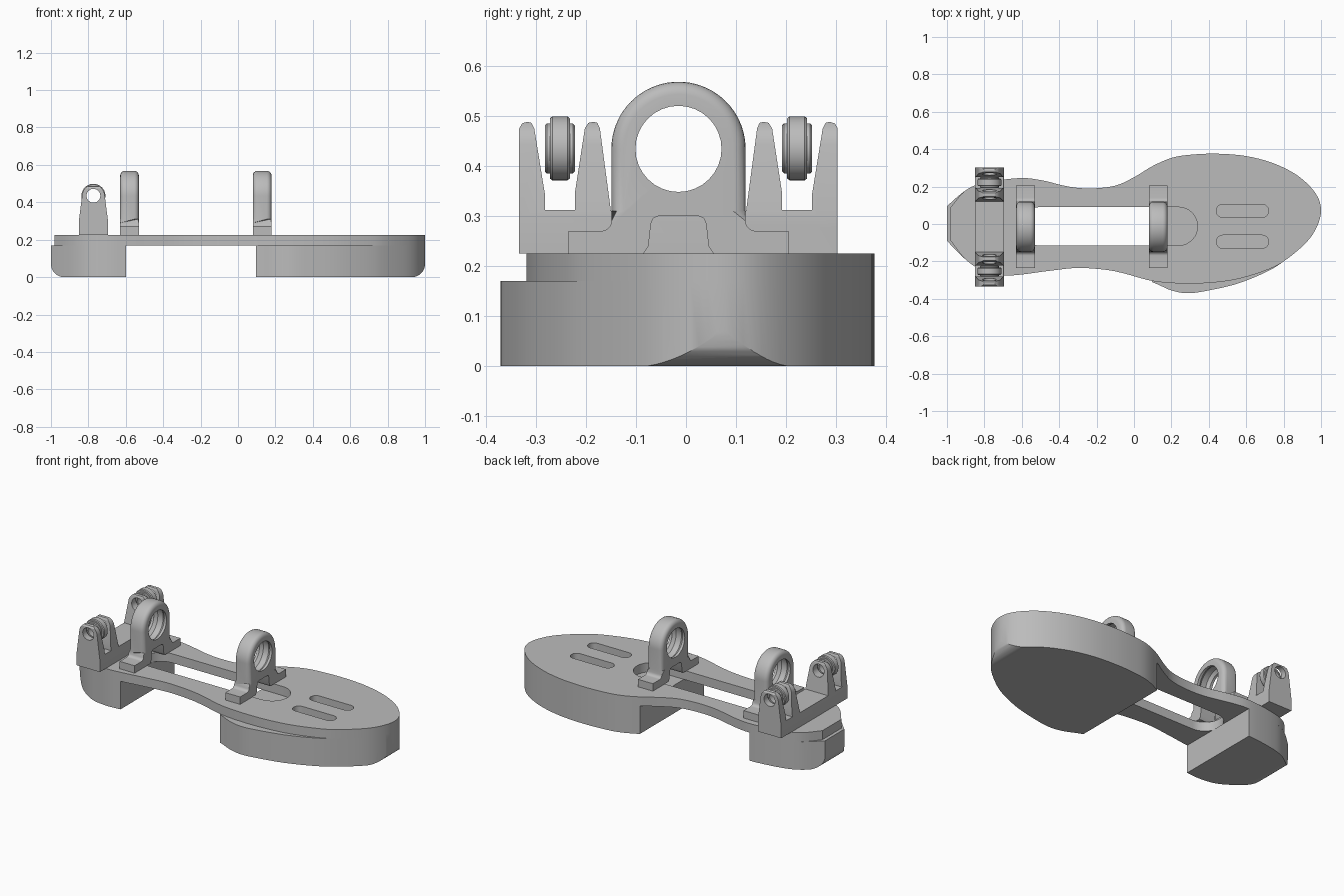
import bpy, bmesh
from math import sin, cos, pi, radians
from mathutils import Vector

cube = bpy.data.objects.get("Cube")
if cube:
    bpy.data.objects.remove(cube)

grey = bpy.data.materials.new("plain_grey")
grey.use_nodes = True
GREY = (0.5, 0.5, 0.5, 1)
grey.diffuse_color = GREY
grey.node_tree.nodes["Principled BSDF"].inputs["Base Color"].default_value = GREY

MID = -0.015      # y of the mounting centre line
DECK, LEDGE = 0.225, 0.17   # top of the plate, top of the sole blocks
PLACE = {"x": lambda u, v, t: (t, u, v),
         "y": lambda u, v, t: (u, t, v),
         "z": lambda u, v, t: (u, v, t)}


def finish(name, bm):
    bmesh.ops.recalc_face_normals(bm, faces=bm.faces)
    mesh = bpy.data.meshes.new(name)
    bm.to_mesh(mesh)
    bm.free()
    mesh.materials.append(grey)
    ob = bpy.data.objects.new(name, mesh)
    bpy.context.collection.objects.link(ob)
    return ob


def prism(name, pts, axis, lo, hi, soft=None, width=0.025):
    """Extrude a closed profile; soft(co) picks rim edges to round."""
    bm = bmesh.new()
    ends = [[bm.verts.new(PLACE[axis](u, v, t)) for u, v in pts] for t in (lo, hi)]
    rims = [bm.faces.new(loop) for loop in ends]
    n = len(pts)
    for i in range(n):
        j = (i + 1) % n
        bm.faces.new((ends[0][i], ends[0][j], ends[1][j], ends[1][i]))
    bmesh.ops.recalc_face_normals(bm, faces=bm.faces)
    if soft:
        edges = [e for f in rims for e in f.edges if all(soft(v.co) for v in e.verts)]
        bmesh.ops.bevel(bm, geom=edges, offset=width, segments=5, profile=0.5,
                        affect="EDGES")
    return finish(name, bm)


def lathe(name, profile, axis, centre, n=40):
    """Spin a closed (radius, offset) profile into a ring."""
    bm = bmesh.new()
    rings = []
    for i in range(n):
        a = 2 * pi * i / n
        rings.append([bm.verts.new(Vector(PLACE[axis](r * cos(a), r * sin(a), t))
                                   + Vector(centre)) for r, t in profile])
    m = len(profile)
    for i in range(n):
        a, b = rings[i], rings[(i + 1) % n]
        for k in range(m):
            bm.faces.new((a[k], a[(k + 1) % m], b[(k + 1) % m], b[k]))
    return finish(name, bm)


def combine(ob, cutter, operation="DIFFERENCE"):
    mod = ob.modifiers.new("cut", "BOOLEAN")
    mod.operation, mod.solver, mod.object = operation, "EXACT", cutter
    bpy.context.view_layer.objects.active = ob
    bpy.ops.object.modifier_apply(modifier=mod.name)
    bpy.data.objects.remove(cutter)


def arc(u, v, r, start, end, n=10):
    return [(u + r * cos(radians(start + (end - start) * i / n)),
             v + r * sin(radians(start + (end - start) * i / n))) for i in range(n + 1)]


def circle(u, v, r, n=32):
    return arc(u, v, r, 0, 360, n)[:-1]


def stadium(x0, x1, y0, y1):
    r, y = (y1 - y0) / 2, (y0 + y1) / 2
    return arc(x1 - r, y, r, -90, 90, 16) + arc(x0 + r, y, r, 90, 270, 16)


def spline(pts, steps=5):
    """Smooth curve through all the points, ends kept."""
    p = [Vector(q) for q in [pts[0]] + pts + [pts[-1]]]
    out = []
    for a, b, c, d in zip(p, p[1:], p[2:], p[3:]):
        for i in range(steps):
            t = i / steps
            out.append(tuple(b + (c - a) * t / 2 + (2 * a - 5 * b + 4 * c - d) * t * t / 2
                             + (3 * b - a - 3 * c + d) * t ** 3 / 2))
    return out + [pts[-1]]


# Foot outlines: shared back side and toe, two versions of the front side
back = [(-.9, .18), (-.8, .22), (-.62, .245), (-.5, .235), (-.35, .2), (-.23, .19),
        (-.1, .205), (0, .25), (.1, .31), (.2, .353), (.3, .37), (.44, .376),
        (.6, .363), (.75, .323), (.88, .255), (.97, .165), (1, .08), (.98, -.01),
        (.92, -.1), (.8, -.2)]
heel = [(-.05, -.265), (-.15, -.245), (-.3, -.235), (-.45, -.25), (-.6, -.27),
        (-.7, -.275), (-.8, -.255), (-.9, -.19)]
plate_side = [(.7, -.25), (.55, -.295), (.4, -.315), (.25, -.318), (.1, -.305)]
block_side = [(.7, -.26), (.55, -.32), (.4, -.355), (.29, -.37), (.2, -.355), (.1, -.312)]

plate = prism("sole_plate", spline([(-.98, .09)] + back + plate_side + heel + [(-.98, -.09)]),
              "z", LEDGE, DECK)
for x0, x1, y0, y1 in ((-.61, .34, -.115, .09), (.44, .72, .035, .105), (.44, .72, -.13, -.06)):
    combine(plate, prism("slot", stadium(x0, x1, y0, y1), "z", LEDGE - .1, DECK + .1))

# Sole blocks: the outline trimmed to a side profile with one rounded lower corner
R = 0.07
sides = {"toe_block": [(.095, 0)] + arc(1 - R, R, R, -90, 0) + [(1, LEDGE), (.095, LEDGE)],
         "heel_block": [(-.6, LEDGE), (-1, LEDGE)] + arc(R - 1, R, R, 180, 270) + [(-.6, 0)]}
block_outline = spline([(-1, .095)] + back + block_side + heel + [(-1, -.09)])
for name, side in sides.items():
    block = prism(name, block_outline, "z", -.1, .3)
    combine(block, prism("trim", side, "y", -.6, .6), "INTERSECT")

# Ring brackets: flanged feet, arched ring and a small tunnel underneath
RING_Z, RING_R = 0.434, 0.134
half = ([(.055, .285)] + [(.06, .24), (.07, DECK), (.22, DECK), (.22, .27)]
        + arc(RING_R + .02, .29, .02, 270, 180, 5) + [(RING_R, .31)])
half = [(.04, .3), (.05, .296)] + half
arch = half + arc(0, RING_Z, RING_R, 0, 180, 36) + [(-u, v) for u, v in reversed(half)]
arch = [(u + MID, v) for u, v in arch]
for name, x in (("heel_ring_bracket", -.58), ("toe_ring_bracket", .129)):
    ring = prism(name, arch, "x", x - .05, x + .05, lambda co: co.z > .305)
    combine(ring, prism("bore", circle(MID, RING_Z, .086), "x", x - .2, x + .2))
    # hollow seat inside the ring
    seat = [(.07, -.035), (.086, -.035), (.1, -.018), (.1, .018), (.086, .035), (.07, .035)]
    combine(ring, lathe("seat", seat, "x", (x, MID, RING_Z)))

# Heel mount: cross bar with a forked tower at each end
PIN_X, PIN_Z, ARM_Y = -.773, .435, .237
fork = [(.135, .31), (.157, .475), (.162, .486), (.17, .488), (.18, .486), (.187, .475),
        (.207, .345), (.207, .312), (.267, .312), (.267, .345), (.288, .475),
        (.294, .486), (.302, .488), (.312, .485), (.318, .475), (.318, DECK)]
bar = [(u + MID, v) for u, v in fork] + [(MID - u, v) for u, v in reversed(fork)]
mount = prism("heel_mount", bar, "x", -.851, -.695)
front = ([(-.851, .2), (-.695, .2), (-.695, .3)]
         + arc(PIN_X, PIN_Z, .06, 8, 172, 20) + [(-.851, .3)])
combine(mount, prism("taper", front, "y", -.5, .5), "INTERSECT")
combine(mount, prism("pin_hole", circle(PIN_X, PIN_Z, .037), "y", -.5, .5))

# Rollers held between the fork arms
roller = [(.037, -.03), (.046, -.03), (.05, -.026), (.05, -.02), (.06, -.02), (.064, -.015)]
roller += [(r, -t) for r, t in reversed(roller)]
for name, side in (("left_roller", 1), ("right_roller", -1)):
    lathe(name, roller, "y", (PIN_X, MID + side * ARM_Y, PIN_Z))

# Smooth curved surfaces, keep the hard edges
bpy.ops.object.select_all(action="DESELECT")
for ob in bpy.context.scene.objects:
    if ob.type == "MESH" and grey.name in ob.data.materials:
        ob.select_set(True)
        bpy.context.view_layer.objects.active = ob
bpy.ops.object.shade_smooth_by_angle(angle=radians(30))
